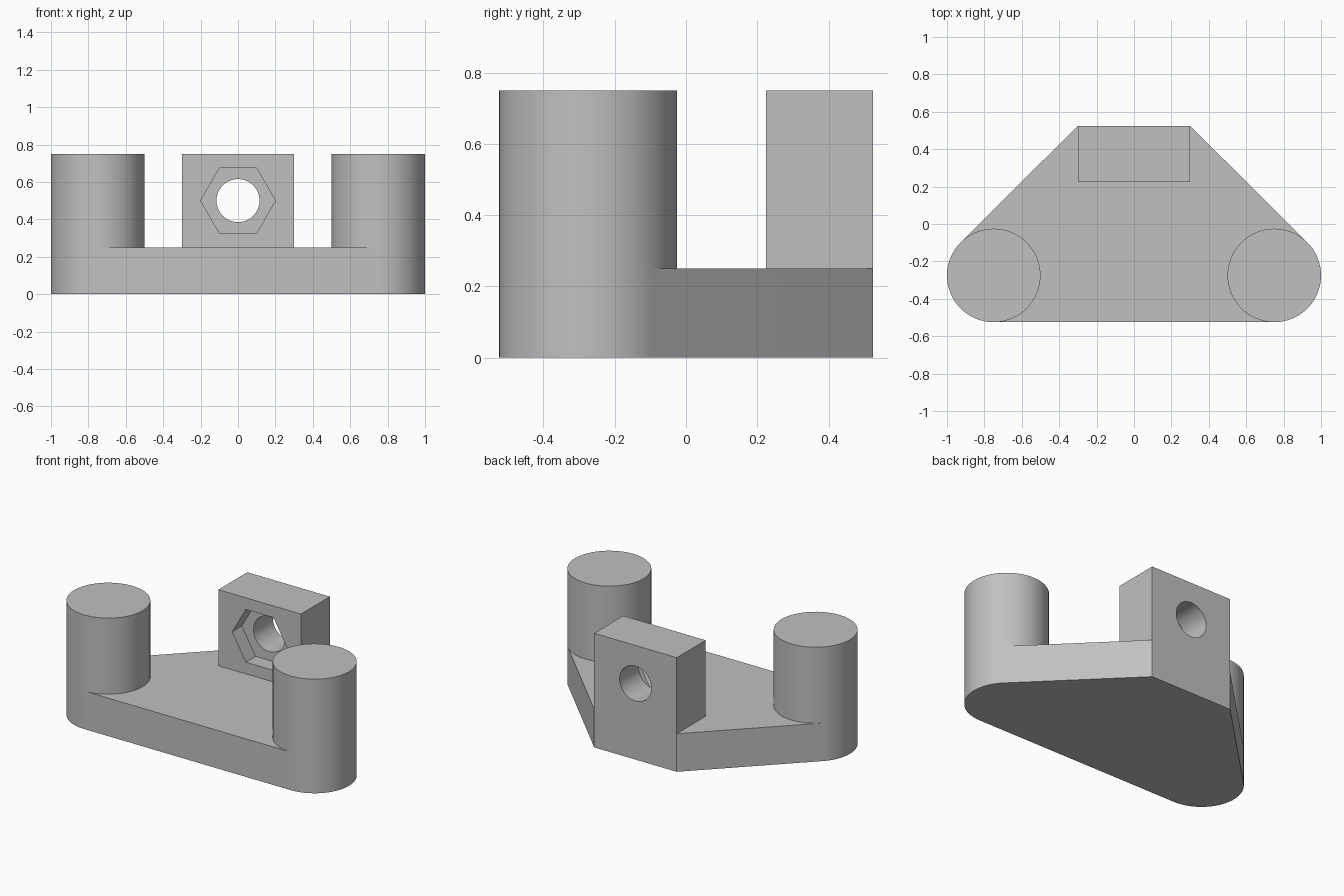
import bpy, bmesh
from math import cos, sin, radians
from mathutils import Matrix, Vector

cube = bpy.data.objects.get("Cube")
if cube:
    bpy.data.objects.remove(cube, do_unlink=True)

grey = bpy.data.materials.new("plain grey")
grey.use_nodes = True
colour = (0.53, 0.53, 0.53, 1)
grey.diffuse_color = colour
grey.node_tree.nodes["Principled BSDF"].inputs["Base Color"].default_value = colour

POST_X, POST_Y, POST_R = 0.75, -0.275, 0.25
BASE_H, TOP = 0.25, 0.75
BACK, BLOCK_W, BLOCK_D = 0.525, 0.3, 0.3
STEPS = 64


def arc(cx, cy, r, start, end, steps):
    """Points along a circular arc, angles in degrees."""
    angles = [radians(start + (end - start) * i / steps) for i in range(steps + 1)]
    return [(cx + r * cos(a), cy + r * sin(a)) for a in angles]


def prism(name, outline, low, high, matrix=Matrix()):
    """Extrude a closed outline from low to high."""
    bm = bmesh.new()
    face = bm.faces.new([bm.verts.new((x, y, low)) for x, y in outline])
    new = bmesh.ops.extrude_face_region(bm, geom=[face])["geom"]
    moved = [v for v in new if isinstance(v, bmesh.types.BMVert)]
    bmesh.ops.translate(bm, verts=moved, vec=Vector((0, 0, high - low)))
    bm.transform(matrix)
    bmesh.ops.recalc_face_normals(bm, faces=bm.faces)
    mesh = bpy.data.meshes.new(name)
    bm.to_mesh(mesh)
    bm.free()
    mesh.materials.append(grey)
    obj = bpy.data.objects.new(name, mesh)
    bpy.context.collection.objects.link(obj)
    return obj


def select(obj):
    bpy.ops.object.select_all(action='DESELECT')
    obj.select_set(True)
    bpy.context.view_layer.objects.active = obj


# Base plate: rounded front corners, tapering to the narrow back edge
right_half = arc(POST_X, POST_Y, POST_R, -90, 45, STEPS * 3 // 8) + [(BLOCK_W, BACK)]
left_half = [(-x, y) for x, y in reversed(right_half)]
base = prism("base_plate", right_half + left_half, 0, BASE_H)

# Two round posts
posts = []
for side, sx in (("left", 1), ("right", -1)):
    circle = arc(sx * POST_X, POST_Y, POST_R, 0, 360, STEPS)[:-1]
    posts.append(prism(side + "_post", circle, BASE_H, TOP))

# Upright block at the back
front = BACK - BLOCK_D
block = prism("bolt_block", [(-BLOCK_W, front), (BLOCK_W, front),
                             (BLOCK_W, BACK), (-BLOCK_W, BACK)], BASE_H, TOP)

# Bolt hole and hexagonal nut pocket, cut along y
along_y = Matrix.Translation((0, front, 0.5)) @ Matrix.Rotation(radians(-90), 4, 'X')
cutters = [
    prism("hole_cutter", arc(0, 0, 0.115, 0, 360, STEPS)[:-1], -0.1, 0.4, along_y),
    prism("nut_cutter", arc(0, 0, 0.2, 0, 360, 6)[:-1], -0.1, 0.1, along_y),
]
select(block)
for cutter in cutters:
    mod = block.modifiers.new("cut", 'BOOLEAN')
    mod.operation = 'DIFFERENCE'
    mod.solver = 'EXACT'
    mod.object = cutter
    bpy.ops.object.modifier_apply(modifier=mod.name)
for cutter in cutters:
    bpy.data.objects.remove(cutter, do_unlink=True)

for obj in [base, block] + posts:
    select(obj)
    bpy.ops.object.shade_smooth_by_angle(angle=radians(30))
